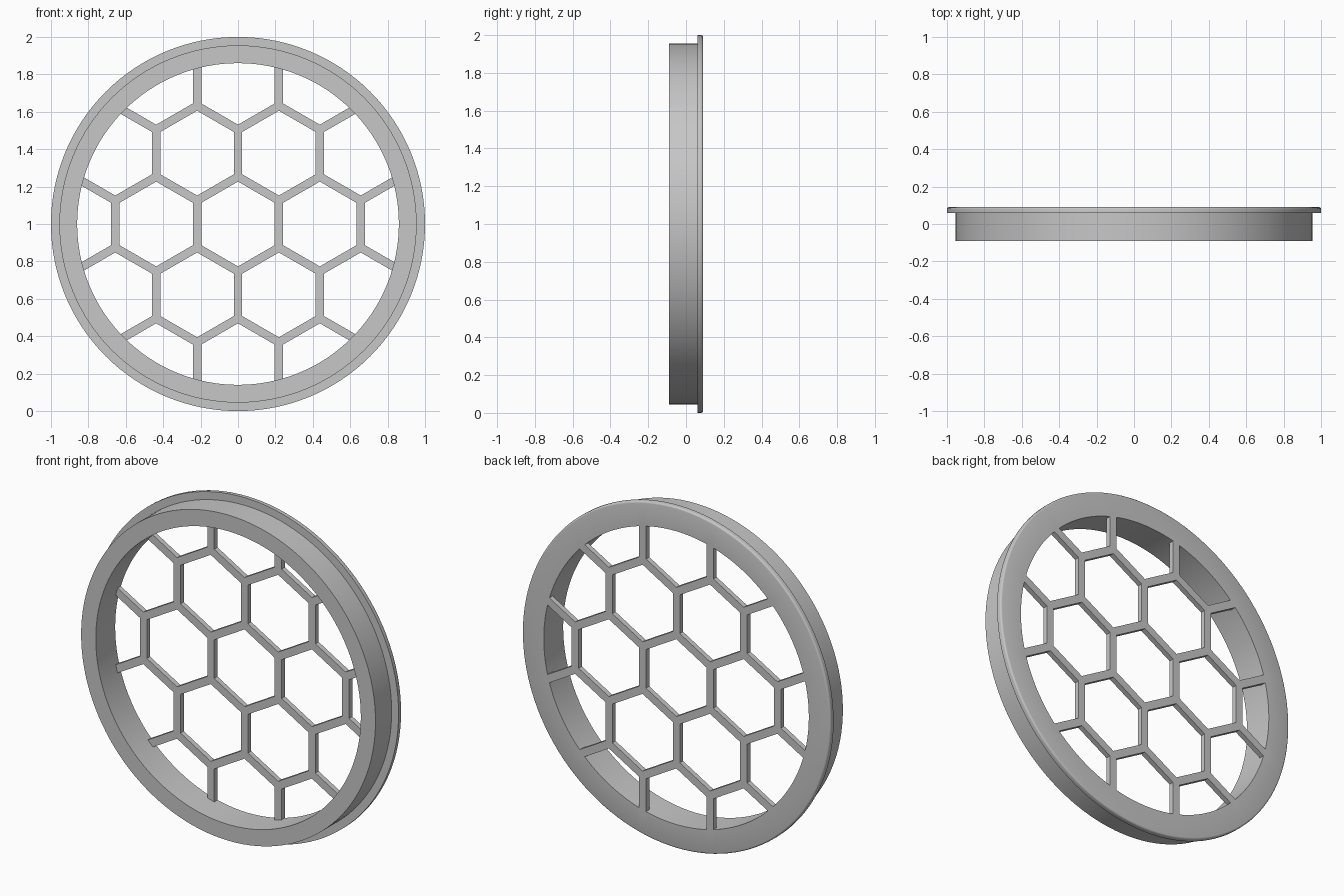
import bpy, bmesh, math

if "Cube" in bpy.data.objects:
    bpy.data.objects.remove(bpy.data.objects["Cube"], do_unlink=True)

SEGS = 128
CENTRE_Z = 1.0
BACK, WEB = 0.09, 0.06          # back face and front of the flange / grille
PITCH, BAR = 0.4375, 0.045      # honeycomb spacing and bar width

grey = bpy.data.materials.new("light grey")
grey.use_nodes = True
colour = (0.57, 0.57, 0.57, 1)
grey.diffuse_color = colour
grey.node_tree.nodes["Principled BSDF"].inputs["Base Color"].default_value = colour


def make_object(name, bm):
    bmesh.ops.recalc_face_normals(bm, faces=bm.faces)
    mesh = bpy.data.meshes.new(name)
    bm.to_mesh(mesh)
    bm.free()
    mesh.materials.append(grey)
    obj = bpy.data.objects.new(name, mesh)
    bpy.context.collection.objects.link(obj)
    return obj


def prism(bm, cx, cz, radius, sides, y0, y1, turn=0.0):
    """Add a closed prism along y with a regular polygon section."""
    angles = [turn + math.tau * i / sides for i in range(sides)]
    front, back = [[bm.verts.new((cx + radius * math.cos(a), y, cz + radius * math.sin(a)))
                    for a in angles] for y in (y0, y1)]
    bm.faces.new(front)
    bm.faces.new(back[::-1])
    for i in range(sides):
        j = (i + 1) % sides
        bm.faces.new((front[i], back[i], back[j], front[j]))


def apply_boolean(obj, other, operation):
    mod = obj.modifiers.new(operation.lower(), "BOOLEAN")
    mod.operation, mod.solver, mod.object = operation, "EXACT", other
    bpy.ops.object.select_all(action="DESELECT")
    bpy.context.view_layer.objects.active = obj
    obj.select_set(True)
    bpy.ops.object.modifier_apply(modifier=mod.name)
    bpy.data.objects.remove(other, do_unlink=True)


# Rim: sleeve with a wider back flange, its back edge softly rounded
r = 0.01
fillet = [(1 - r + r * math.cos(t), BACK - r + r * math.sin(t))
          for t in (math.pi / 6 * k for k in range(4))]
profile = [(0.86, -0.09), (0.955, -0.09), (0.955, WEB), (1.0, WEB)] + fillet + [(0.86, BACK)]
bm = bmesh.new()
rings = [[bm.verts.new((rad * math.cos(math.tau * i / SEGS), y,
                        CENTRE_Z + rad * math.sin(math.tau * i / SEGS)))
          for i in range(SEGS)] for rad, y in profile]
for k, ring in enumerate(rings):
    after = rings[(k + 1) % len(rings)]
    for i in range(SEGS):
        j = (i + 1) % SEGS
        bm.faces.new((ring[i], ring[j], after[j], after[i]))
frame = make_object("honeycomb_ring", bm)

# Grille: thin disc pierced by hexagonal cells
bm = bmesh.new()
prism(bm, 0, CENTRE_Z, 0.88, SEGS, WEB, BACK)
grille = make_object("grille", bm)

bm = bmesh.new()
cell_radius = (PITCH - BAR) / math.sqrt(3)
for row in range(-3, 4):
    for col in range(-4, 5):
        x = PITCH * (col + 0.5 * (row % 2))
        z = PITCH * row * math.sqrt(3) / 2
        if math.hypot(x, z) < 1.2:
            prism(bm, x, CENTRE_Z + z, cell_radius, 6, 0, 0.2, math.pi / 6)
cells = make_object("cell_cutter", bm)
cells.hide_render = True

apply_boolean(grille, cells, "DIFFERENCE")
apply_boolean(frame, grille, "UNION")
bpy.ops.object.shade_smooth_by_angle(angle=math.radians(35))
